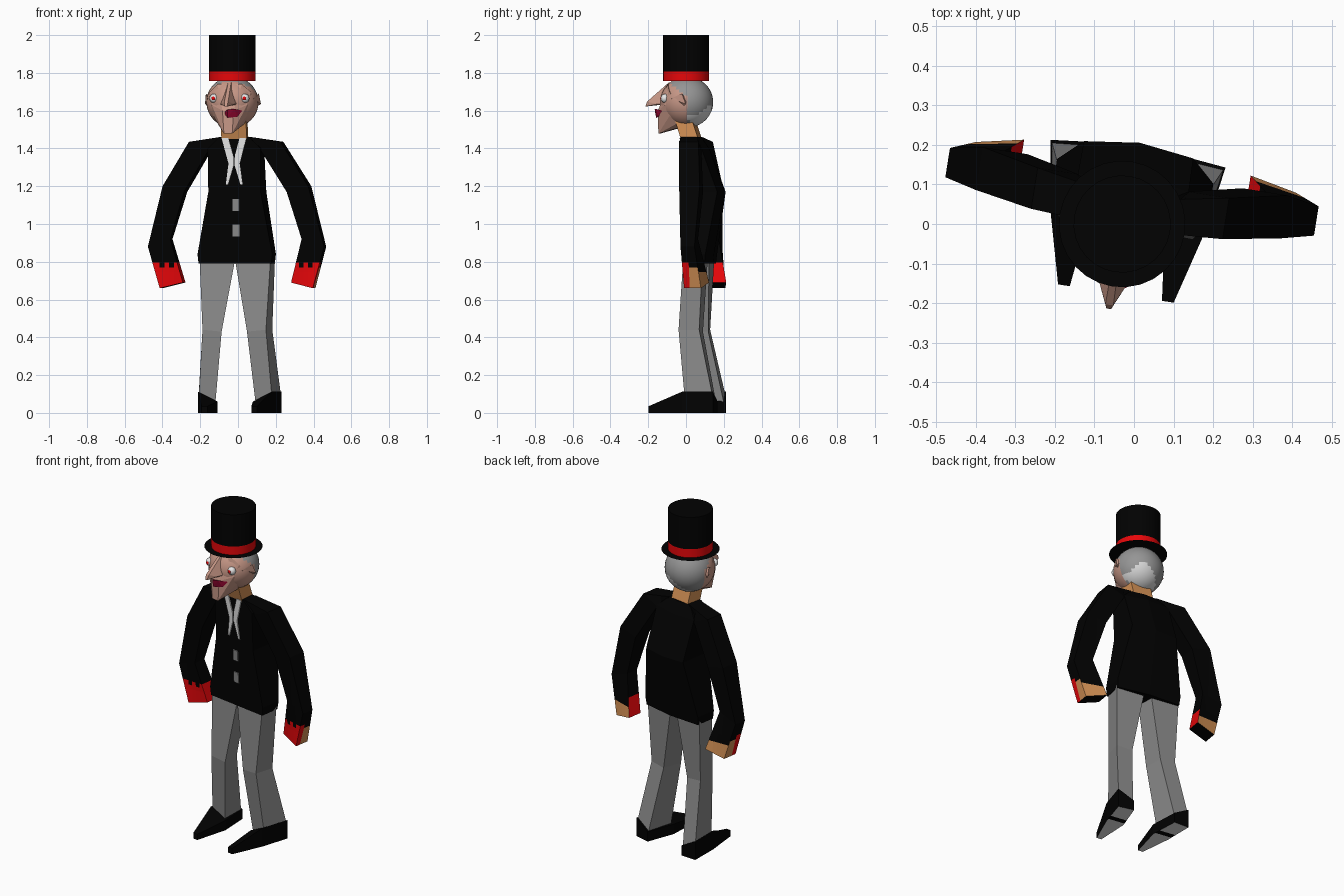
import bpy, bmesh, math
from mathutils import Matrix

if "Cube" in bpy.data.objects:
    bpy.data.objects.remove(bpy.data.objects["Cube"], do_unlink=True)

TURN = math.radians(-9)      # whole figure is turned slightly to its right
BODY_X, HEAD_X = -0.018, -0.03


def material(name, r, g, b):
    m = bpy.data.materials.new(name)
    m.use_nodes = True
    m.diffuse_color = (r, g, b, 1)
    bsdf = m.node_tree.nodes["Principled BSDF"]
    bsdf.inputs["Base Color"].default_value = (r, g, b, 1)
    bsdf.inputs["Roughness"].default_value = 0.9
    return m


BLACK = material("black_cloth", 0.0005, 0.0005, 0.0005)
RED = material("red", 0.8, 0.002, 0.003)
SKIN = material("face_skin", 0.57, 0.31, 0.24)
TAN = material("tan_skin", 0.65, 0.28, 0.09)
TROUSER = material("trouser_grey", 0.25, 0.25, 0.25)
HAIR = material("hair_grey", 0.3, 0.3, 0.3)
PALE = material("pale_hair", 0.68, 0.68, 0.68)
WHITE = material("white", 0.8, 0.8, 0.8)
LIPS = material("lip_red", 0.3, 0.002, 0.03)


def finish(name, bm, mats, x=BODY_X, mirror=False, rule=None, smooth=False):
    """Turn a bmesh into a placed object, colouring faces by rule."""
    bmesh.ops.recalc_face_normals(bm, faces=bm.faces)
    bm.normal_update()
    if rule:
        for f in bm.faces:
            f.material_index = rule(f.calc_center_median(), f.normal)
    mesh = bpy.data.meshes.new(name)
    bm.to_mesh(mesh)
    bm.free()
    for m in mats:
        mesh.materials.append(m)
    ob = bpy.data.objects.new(name, mesh)
    bpy.context.collection.objects.link(ob)
    ob.location.x = x
    ob.rotation_euler.z = TURN
    if mirror:
        ob.modifiers.new("Mirror", 'MIRROR').use_mirror_merge = False
    if smooth:
        bpy.ops.object.select_all(action='DESELECT')
        ob.select_set(True)
        bpy.context.view_layer.objects.active = ob
        bpy.ops.object.shade_smooth_by_angle(angle=math.radians(40))
    return ob


def loft(rings):
    """Skin a chain of equal rings and cap both ends."""
    bm = bmesh.new()
    loops = [[bm.verts.new(p) for p in r] for r in rings]
    n = len(loops[0])
    for a, b in zip(loops, loops[1:]):
        for i in range(n):
            j = (i + 1) % n
            bm.faces.new((a[i], a[j], b[j], b[i]))
    bm.faces.new(loops[0])
    bm.faces.new(loops[-1])
    return bm


def hull(points, both=True):
    """Faceted solid around points, optionally with their mirror images."""
    bm = bmesh.new()
    pts = set(points)
    if both:
        pts |= {(-x, y, z) for x, y, z in points}
    for p in sorted(pts):
        bm.verts.new(p)
    res = bmesh.ops.convex_hull(bm, input=bm.verts)
    loose = {v for v in res["geom_interior"] if isinstance(v, bmesh.types.BMVert)}
    bmesh.ops.delete(bm, geom=list(loose), context='VERTS')
    return bm


def cut(bm, co, no):
    bmesh.ops.bisect_plane(bm, geom=bm.verts[:] + bm.edges[:] + bm.faces[:],
                           plane_co=co, plane_no=no)


def ball(x, y, z, rx, ry, rz, u=12, v=8):
    bm = bmesh.new()
    m = Matrix.Translation((x, y, z)) @ Matrix.Diagonal((rx, ry, rz, 1))
    bmesh.ops.create_uvsphere(bm, u_segments=u, v_segments=v, radius=1, matrix=m)
    return bm


def drum(r, z0, z1):
    bm = bmesh.new()
    bmesh.ops.create_cone(bm, cap_ends=True, segments=28, radius1=r, radius2=r,
                          depth=z1 - z0, matrix=Matrix.Translation((0, 0, (z0 + z1) / 2)))
    return bm


# Jacket: flat leaning front, bent back
def front(z):
    return 0.01 - 0.042 * (z - 0.8)


def jacket_ring(z, w, back, spine):
    f = front(z)
    return [(-w, f, z), (w, f, z), (w, back, z), (0, spine, z), (-w, back, z)]


finish("jacket", loft([jacket_ring(*r) for r in (
    (0.79, 0.195, 0.13, 0.145), (0.84, 0.2, 0.135, 0.15), (1.17, 0.14, 0.19, 0.208),
    (1.4, 0.142, 0.105, 0.125), (1.46, 0.08, 0.07, 0.08))]), [BLACK])


# Shirt strips and buttons as thin plates on the jacket front
def plate(outline):
    return loft([[(x, front(z) + d, z) for x, z in outline] for d in (-0.006, 0.002)])


finish("shirt_strips", plate([(0.066, 1.455), (0.03, 1.455), (0.004, 1.36), (0.003, 1.31),
                              (0.033, 1.21), (0.045, 1.21), (0.03, 1.32)]),
       [WHITE], mirror=True)
for i, z in enumerate((1.1, 0.965)):
    finish(f"button_{i + 1}", plate([(-0.01, z - 0.032), (0.026, z - 0.032),
                                     (0.026, z + 0.032), (-0.01, z + 0.032)]), [TROUSER])


# Arms with ragged cuffs and square hands
def arm_ring(xo, zo, xi, zi, y0, y1, twist=0):
    return [(xo, y0, zo), (xi, y0 + twist, zi), (xi, y1 + twist, zi), (xo, y1, zo)]


arm = loft([arm_ring(*r) for r in (
    (0.08, 1.46, 0.09, 1.3, -0.01, 0.075), (0.245, 1.435, 0.14, 1.39, 0.0, 0.105),
    (0.39, 1.2, 0.275, 1.17, 0.025, 0.135), (0.472, 0.88, 0.352, 0.92, 0.045, 0.12),
    (0.41, 0.66, 0.29, 0.69, 0.055, 0.145, 0.025))])
for z in (0.745, 0.77, 0.795):
    cut(arm, (0, 0, z), (0, 0, 1))
cut(arm, (0, 0.085, 0), (0, 1, 0))
for x in (0.335, 0.36, 0.385, 0.41):
    cut(arm, (x, 0, 0), (1, 0, 0))


def arm_colour(c, n):
    gap = 0.335 < c.x < 0.36 or 0.385 < c.x < 0.41
    if c.z > 0.795 or (c.z > 0.77 and gap) or n.z < -0.8:
        return 0
    if n.y < -0.5 or n.x < -0.5 or c.y < 0.085:
        return 1
    return 2 if c.z < 0.745 or (n.x > 0.5 and c.z < 0.77) else 0


finish("arms", arm, [BLACK, RED, TAN], mirror=True, rule=arm_colour)

# Trouser legs, toes turned in
finish("trouser_legs", loft([
    [(0.0, 0.015, 0.81), (0.19, 0.015, 0.81), (0.197, 0.12, 0.81), (0.022, 0.12, 0.81)],
    [(0.068, -0.01, 0.43), (0.17, -0.013, 0.44), (0.186, 0.1, 0.44), (0.09, 0.105, 0.43)],
    [(0.108, 0.03, 0.05), (0.195, 0.022, 0.1), (0.22, 0.175, 0.1), (0.132, 0.183, 0.05)]]),
    [TROUSER], mirror=True)


# Pointed shoes: pale soles crossed by a dark band
def shoe_ring(xi, yi, xo, yo, ti, to):
    return [(xi, yi, 0), (xo, yo, 0), (xo, yo, to), (xi, yi, ti)]


shoe = loft([shoe_ring(0.118, -0.178, 0.148, -0.178, 0.035, 0.035),
             shoe_ring(0.095, 0.02, 0.198, 0.01, 0.06, 0.112),
             shoe_ring(0.13, 0.19, 0.224, 0.18, 0.06, 0.112)])
for y in (0.035, 0.07):
    cut(shoe, (0, y, 0), (0, 1, 0))
finish("shoes", shoe, [BLACK, WHITE], mirror=True,
       rule=lambda c, n: int(n.z < -0.8 and not 0.035 < c.y < 0.07))

# Neck, leaning forward
finish("neck", loft([[(-0.068, a, z), (0.068, a, z), (0.062, b, z), (-0.062, b, z)]
                     for z, a, b in ((1.42, -0.008, 0.085), (1.57, -0.055, 0.035))]), [TAN])


# Skull with hair at the back and a pale patch at the nape
def hair_colour(c, n):
    if c.y < 0.02 and c.z < 1.69 - 0.76 * c.y:
        return 1
    return 2 if c.y > 0.03 and c.z < 1.64 - 0.9 * abs(c.x - 0.04) else 0


finish("skull_and_hair", ball(0, 0.004, 1.645, 0.138, 0.14, 0.135, 36, 24),
       [HAIR, SKIN, PALE], HEAD_X, rule=hair_colour, smooth=True)

# Faceted face
finish("face", hull([(0.065, -0.09, 1.74), (0.11, -0.07, 1.7), (0.132, -0.03, 1.63),
                     (0.095, -0.1, 1.63), (0.03, -0.145, 1.6), (0.022, -0.145, 1.478),
                     (0.09, 0.0, 1.55), (0.055, 0.04, 1.53)]), [SKIN], HEAD_X)
finish("nose", hull([(0.008, -0.09, 1.75), (0.05, -0.105, 1.635), (0.036, -0.15, 1.635),
                     (0.01, -0.207, 1.648), (0.006, -0.217, 1.622), (0.0, -0.12, 1.665)]),
       [SKIN], HEAD_X)
finish("lips", hull([(-0.025, -0.135, 1.59), (0.072, -0.118, 1.6), (0.0, -0.168, 1.605),
                     (0.035, -0.158, 1.61), (0.0, -0.16, 1.562), (0.05, -0.14, 1.568)], False),
       [LIPS], HEAD_X)
finish("ears", hull([(0.122, -0.06, 1.665), (0.142, 0.0, 1.69), (0.15, 0.022, 1.635),
                     (0.12, 0.0, 1.615), (0.115, 0.02, 1.67)], False),
       [SKIN], HEAD_X, mirror=True)
finish("eyes", ball(0.083, -0.1, 1.665, 0.024, 0.022, 0.024), [WHITE], HEAD_X,
       mirror=True, smooth=True)
finish("pupils", ball(0.083, -0.118, 1.665, 0.01, 0.007, 0.01), [RED], HEAD_X, mirror=True)

# Top hat: crown, band and paper-thin brim
finish("hat_crown", drum(0.123, 1.808, 2.0), [BLACK], HEAD_X, smooth=True)
finish("hat_band", drum(0.123, 1.757, 1.808), [RED], HEAD_X, smooth=True)
brim = bmesh.new()
bmesh.ops.create_circle(brim, cap_ends=True, segments=28, radius=0.16,
                        matrix=Matrix.Translation((0, 0, 1.755)))
finish("hat_brim", brim, [BLACK], HEAD_X)
